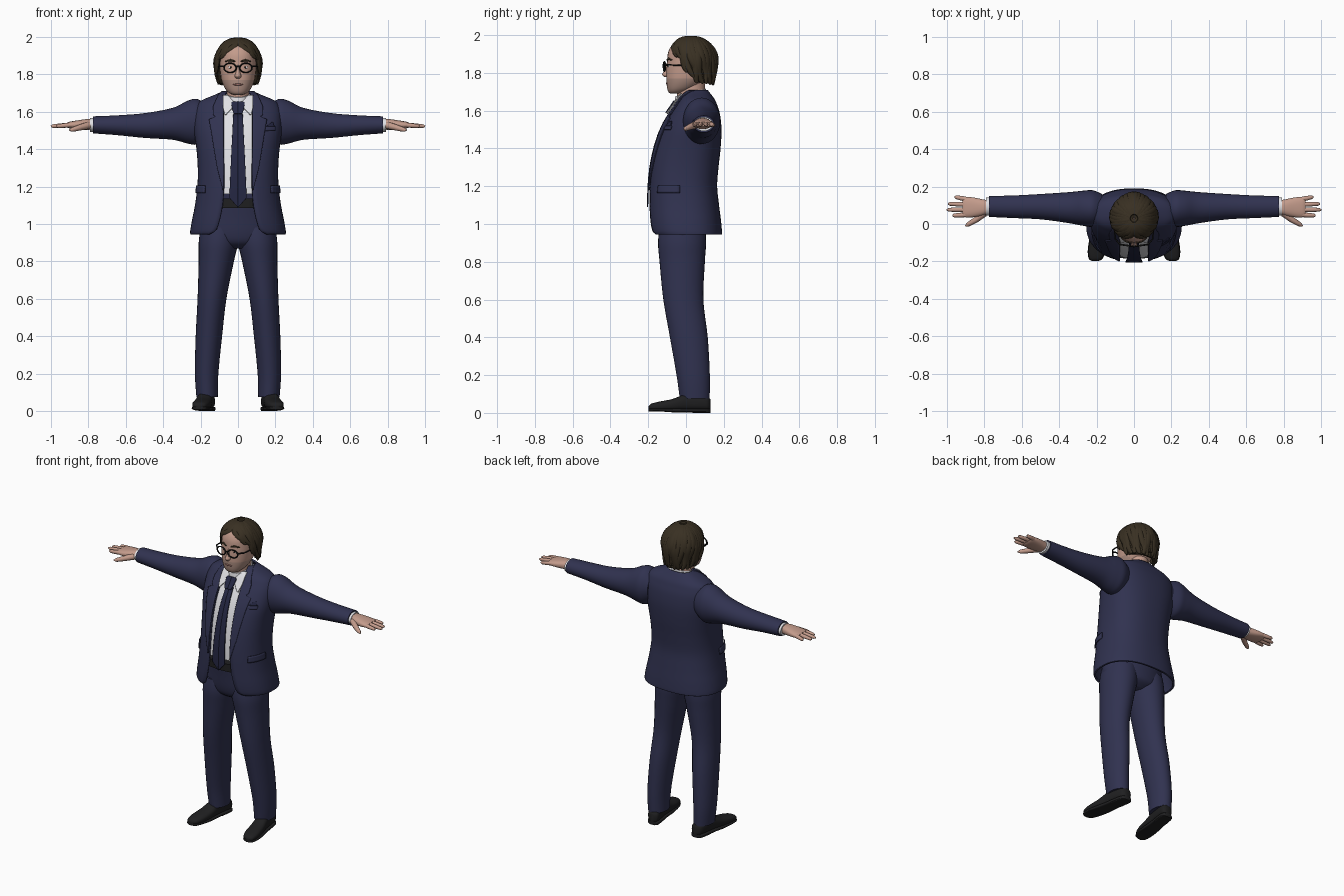
import bpy, bmesh
from math import sin, cos, pi, asin, radians
from mathutils import Vector

if "Cube" in bpy.data.objects:
    bpy.data.objects.remove(bpy.data.objects["Cube"])


def material(name, r, g, b):
    m = bpy.data.materials.new(name)
    m.use_nodes = True
    m.diffuse_color = (r, g, b, 1)
    m.node_tree.nodes["Principled BSDF"].inputs["Base Color"].default_value = (r, g, b, 1)
    return m


SUIT = material("navy suit", .03, .032, .08)
TIE = material("dark navy tie", .018, .02, .055)
SHIRT = material("white shirt", .75, .75, .78)
SKIN = material("skin", .55, .33, .26)
STUBBLE = material("shaved skin", .42, .27, .22)
LIP = material("lip", .36, .17, .15)
HAIR = material("dark brown hair", .04, .029, .016)
LEATHER = material("black leather", .014, .014, .015)
FRAME = material("black frame", .008, .008, .008)
SIDES = (("left", 1), ("right", -1))
TORSO_E = 2.4


def finish(ob, name, mat):
    ob.name = ob.data.name = name
    ob.data.materials.append(mat)
    ob.data.shade_smooth()
    ob.data.set_sharp_from_angle(angle=radians(45))
    return ob


def skin_rows(name, patches, mat, wrap=True, thick=0, sx=1):
    """Bridge rows of points into one mesh object."""
    bm = bmesh.new()
    for rows in patches:
        vs = [[bm.verts.new((p[0] * sx, p[1], p[2])) for p in row] for row in rows]
        n = len(vs[0])
        for a, b in zip(vs, vs[1:]):
            for i in range(n if wrap else n - 1):
                j = (i + 1) % n
                bm.faces.new((a[i], a[j], b[j], b[i]))
        if wrap and not thick:
            bm.faces.new(vs[0])
            bm.faces.new(vs[-1])
    bmesh.ops.recalc_face_normals(bm, faces=bm.faces)
    me = bpy.data.meshes.new(name)
    bm.to_mesh(me)
    bm.free()
    ob = bpy.data.objects.new(name, me)
    bpy.context.collection.objects.link(ob)
    if thick:
        mod = ob.modifiers.new("thickness", "SOLIDIFY")
        mod.thickness = thick
    return finish(ob, name, mat)


def smooth(rows, k=5):
    """Spline through key rows."""
    out = []
    for i in range(len(rows) - 1):
        quad = [rows[max(i - 1, 0)], rows[i], rows[i + 1], rows[min(i + 2, len(rows) - 1)]]
        for s in range(k):
            t = s / k
            out.append([b + t / 2 * (c - a + t * (2 * a - 5 * b + 4 * c - d + t * (3 * (b - c) + d - a)))
                        for a, b, c, d in zip(*quad)])
    return out + [list(rows[-1])]


def blend(rows, pos):
    """Linear lookup in rows sorted by their first value."""
    for a, b in zip(rows, rows[1:]):
        if pos <= b[0]:
            t = max(0, (pos - a[0]) / (b[0] - a[0]))
            return [p + (q - p) * t for p, q in zip(a, b)]
    return rows[-1]


def oval(u0, u1, v0, v1, e=2, start=0, end=2 * pi, n=32):
    def power(c):
        return abs(c) ** (2 / e) * (1 if c > 0 else -1)
    last = n if end - start > 2 * pi - 1e-6 else n - 1
    ts = [start + (end - start) * i / last for i in range(n)]
    return [((u0 + u1) / 2 + (u1 - u0) / 2 * power(sin(t)),
             (v0 + v1) / 2 - (v1 - v0) / 2 * power(cos(t))) for t in ts]


PLACE = {"x": lambda p, u, v: (p, u, v), "y": lambda p, u, v: (u, p, v), "z": lambda p, u, v: (u, v, p)}


def loft_rows(rows, axis="z", e=2, tilt=0):
    return [[PLACE[axis](r[0] + tilt * v, u, v) for u, v in oval(*r[1:5], e)] for r in smooth(rows)]


def loft(name, rows, mat, axis="z", e=2, sx=1, tilt=0):
    return skin_rows(name, [loft_rows(rows, axis, e, tilt)], mat, sx=sx)


def even(rows):
    """Expand (pos, half width, front, back) to full limits."""
    return [(z, -w, w, f, b) for z, w, f, b in rows]


def tube_rows(pts, radii, ref=None, flat=1):
    pts, out = [Vector(p) for p in pts], []
    for i, p in enumerate(pts):
        t = pts[min(i + 1, len(pts) - 1)] - pts[max(i - 1, 0)]
        u = t.cross(p - ref if ref else Vector((0, 0, 1))).normalized()
        v = u.cross(t).normalized() * flat
        out.append([p + radii[i] * (u * cos(a) + v * sin(a)) for a in [pi * k / 5 for k in range(10)]])
    return out


def ball(name, loc, scale, mat):
    bpy.ops.mesh.primitive_uv_sphere_add(segments=20, ring_count=12, location=loc)
    ob = bpy.context.object
    ob.scale = scale
    return finish(ob, name, mat)


# Jacket: height, half width, front, back, half opening
JACKET = smooth([(.945, .255, -.183, .19, .15), (.965, .255, -.192, .19, .12), (1.02, .246, -.198, .185, .1),
                 (1.1, .23, -.2, .175, .084), (1.2, .217, -.198, .165, .076), (1.3, .215, -.188, .172, .076),
                 (1.4, .222, -.168, .183, .078), (1.5, .235, -.135, .188, .078), (1.58, .235, -.092, .18, .077),
                 (1.63, .222, -.058, .165, .074), (1.66, .195, -.038, .152, .07), (1.69, .125, -.015, .13, .066),
                 (1.71, .08, .01, .115, .06)])


def torso_angle(x, w):
    return asin(min(x / w, .999) ** (TORSO_E / 2))


def torso_arc(z, x0, x1, grow, n, full=False):
    _, w, f, b, _ = blend(JACKET, z)
    a = torso_angle(x0, w)
    c = 2 * pi - a if full else torso_angle(x1, w)
    return [(u, v, z) for u, v in oval(-w - grow, w + grow, f - grow, b + grow, TORSO_E, a, c, n)]


skin_rows("jacket", [[torso_arc(r[0], r[4], 0, 0, 49, True) for r in JACKET]], SUIT, wrap=False, thick=.012)
loft("shirt", even([(r[0], r[1] - .016, r[2] + .016, r[3] - .016)
                    for r in JACKET[::3] if 1.12 < r[0] < 1.68]), SHIRT, e=TORSO_E)


def plate(name, keys, mat, grow, sx=1):
    """Thin panel lying on the torso; keys are height, inner x, outer x."""
    rows = []
    for a, b in zip(keys, keys[1:]):
        rows += [[p + (q - p) * s / 4 for p, q in zip(a, b)] for s in range(4)]
    rows.append(keys[-1])
    return skin_rows(name, [[torso_arc(z, max(x0, 0), x1, grow, 9) for z, x0, x1 in rows]],
                     mat, wrap=False, thick=.006, sx=sx)


LAPEL = [(1.18, .074, .078), (1.3, .073, .108), (1.45, .075, .132), (1.56, .075, .15), (1.575, .075, .116),
         (1.585, .075, .13), (1.63, .072, .128), (1.66, .068, .115), (1.69, .064, .1), (1.71, .058, .079)]
for side, s in SIDES:
    plate(side + "_lapel", LAPEL, SUIT, .008, s)
    plate(side + "_pocket_flap", [(1.165, .172, .3), (1.205, .172, .3)], SUIT, .008, s)
    plate(side + "_shirt_collar", [(1.585, .06, .066), (1.62, .03, .074), (1.655, .022, .075),
                                   (1.69, .05, .072)], SHIRT, .017, s)
    plate(side + "_tie_half", [(1.09, 0, .002), (1.14, 0, .045), (1.35, 0, .036), (1.6, 0, .024)], TIE, .006, s)
    plate(side + "_tie_knot_half", [(1.59, 0, .02), (1.61, 0, .027), (1.645, 0, .032), (1.655, 0, .026)],
          TIE, .024, s)
plate("breast_pocket", [(1.5, .14, .195), (1.52, .14, .195)], SUIT, .007)
plate("pocket_square", [(1.52, .145, .19), (1.545, .175, .182)], TIE, .007)

# Trousers and belt
loft("trouser_seat", even([(.87, .09, -.09, .05), (.9, .18, -.13, .095), (.95, .208, -.148, .108),
                           (1.04, .2, -.16, .12), (1.11, .19, -.17, .12)]), SUIT)
loft("belt", even([(1.085, .195, -.187, .13), (1.135, .195, -.187, .13)]), LEATHER, e=TORSO_E)

# Shoe: length position, half width, bottom, top
SHOE = [(-.198, .012, .022, .034), (-.185, .034, .014, .048), (-.14, .046, .01, .06), (-.07, .046, .01, .074),
        (0, .041, .012, .1), (.07, .041, .012, .1), (.115, .036, .012, .088), (.13, .018, .02, .07)]


def turned(rows):
    """Turn a foot's toe outward."""
    return [(y, .177 - .15 * y - w, .177 - .15 * y + w, b, t) for y, w, b, t in rows]


for side, s in SIDES:
    loft(side + "_trouser_leg", [(.075, .108, .222, -.033, .125), (.2, .105, .23, -.05, .126),
                                 (.4, .085, .226, -.085, .115), (.6, .062, .216, -.12, .092),
                                 (.8, .022, .21, -.14, .1), (.9, 0, .21, -.148, .106),
                                 (.98, 0, .2, -.14, .1)], SUIT, sx=s)
    loft(side + "_shoe", turned(SHOE), LEATHER, "y", 2.5, s)
    loft(side + "_sole", turned([(y, w + .003, .008 if y < -.1 else .003, .024) for y, w, _, _ in SHOE]),
         LEATHER, "y", 4, s)
    loft(side + "_heel", turned([(.035, .04, 0, .022), (.11, .038, 0, .022), (.13, .022, 0, .022)]),
         LEATHER, "y", 6, s)

# Arms and hands
for side, s in SIDES:
    loft(side + "_sleeve", [(.17, 0, .16, 1.46, 1.64), (.22, -.015, .18, 1.425, 1.668), (.27, -.01, .178, 1.43, 1.658),
                            (.35, .005, .17, 1.45, 1.62), (.5, .025, .16, 1.46, 1.592),
                            (.65, .032, .152, 1.475, 1.58), (.775, .038, .15, 1.484, 1.575)], SUIT, "x", sx=s)
    loft(side + "_cuff", [(.75, .046, .142, 1.492, 1.567), (.79, .046, .142, 1.492, 1.567)], SHIRT, "x", sx=s)
    hand = [loft_rows([(.77, .06, .125, 1.505, 1.56), (.81, .045, .132, 1.503, 1.56), (.86, .036, .142, 1.506, 1.553),
                       (.9, .036, .144, 1.511, 1.546), (.915, .045, .135, 1.517, 1.54)], "x", 2.4)]
    for base, tip, reach in ((.05, .045, .97), (.077, .076, 1), (.104, .108, .994), (.13, .145, .958)):
        a, b = Vector((.885, base, 1.53)), Vector((reach, tip, 1.522))
        hand.append(tube_rows([a.lerp(b, t) for t in (0, .5, .9, 1)], (.013, .0125, .01, .004)))
    hand.append(tube_rows([(.8, .058, 1.527), (.845, .022, 1.515), (.885, -.002, 1.504), (.9, -.01, 1.5)],
                          (.02, .016, .012, .004)))
    skin_rows(side + "_hand", hand, SKIN, sx=s)

# Neck, collar stand and head
loft("neck", even([(1.6, .062, -.05, .1), (1.75, .06, -.045, .1)]), SKIN)
loft("collar_stand", even([(1.58, .08, -.066, .112), (1.65, .074, -.062, .11), (1.69, .067, -.056, .106)]),
     SHIRT, tilt=.25)
head = loft("head", even([(1.69, .022, -.08, -.03), (1.698, .045, -.092, 0), (1.72, .067, -.1, .05),
                          (1.76, .086, -.104, .1), (1.81, .095, -.104, .13), (1.86, .098, -.1, .135),
                          (1.91, .095, -.094, .13), (1.95, .08, -.07, .11), (1.97, .04, -.02, .07)]), SKIN, e=2.2)
head.data.materials.append(STUBBLE)
for f in head.data.polygons:
    f.material_index = int(f.center.z < 1.772 and f.center.y < .04)
loft("nose", even([(1.85, .008, -.104, -.07), (1.81, .013, -.118, -.07), (1.79, .018, -.126, -.07),
                   (1.777, .011, -.112, -.07)]), SKIN)
ball("mouth", (0, -.099, 1.745), (.027, .008, .006), LIP)

# Eyes, brows and glasses
for side, s in SIDES:
    ball(side + "_eye", (.038 * s, -.083, 1.836), (.015, .012, .009), SHIRT)
    ball(side + "_iris", (.038 * s, -.092, 1.836), (.006, .005, .006), FRAME)
    skin_rows(side + "_brow", [tube_rows([(.016, -.101, 1.868), (.04, -.093, 1.875), (.068, -.075, 1.868)],
                                         (.004, .006, .003))], HAIR, sx=s)
    bpy.ops.mesh.primitive_torus_add(major_radius=.033, minor_radius=.0045, major_segments=28, minor_segments=8,
                                     location=(.042 * s, -.114, 1.834), rotation=(pi / 2, 0, .15 * s))
    rim = finish(bpy.context.object, side + "_glasses_rim", FRAME)
    rim.scale = (1, .76, 1)
    skin_rows(side + "_glasses_arm", [tube_rows([(.073, -.112, 1.842), (.1, -.08, 1.842), (.108, .04, 1.838)],
                                                (.005, .004, .004))], FRAME, sx=s)
skin_rows("glasses_bridge", [tube_rows([(-.012, -.118, 1.838), (0, -.122, 1.842), (.012, -.118, 1.838)],
                                       (.004, .004, .004))], FRAME)

# Hair: a cap with a face opening, covered by swept locks
CENTRE = Vector((0, .03, 1.86))
HAIRLINE = [(0, 48), (35, 60), (65, 82), (85, 118), (105, 150), (180, 166)]


def scalp(phi, theta, grow=1.0):
    p, t = radians(phi), radians(theta)
    r = sin(min(t, pi / 2)) * (1 - .12 * max(0, -cos(t))) * grow
    return CENTRE + Vector((.115 * r * sin(p), -.125 * r * cos(p), .126 * cos(t)))


def hairline(phi):
    return blend(HAIRLINE, min(phi, 360 - phi))[1]


cap = [[scalp(phi, 3 + (hairline(phi) - 3) * i / 14) for phi in range(0, 360, 6)] for i in range(15)]
skin_rows("hair_cap", [cap], HAIR, thick=.015)
for side, s in SIDES:
    locks = []
    for k in range(17):
        end = 38 + 142 * k / 16
        begin = end - 55 * (1 - end / 180)
        reach = hairline(end) * (1 - .16 * (k % 3 == 1))
        pts, radii = [], []
        for i in range(15):
            t = i / 14
            phi = begin + (end - begin) * t ** 1.5 + 5 * sin(8 * t + 2 * k) * t
            pts.append(scalp(phi, 9 + (reach - 6) * t, 1 + .07 * t ** 3 + .025 * sin(9 * t + k)))
            radii.append(.004 + .021 * sin(pi * min(1, .18 + .8 * t)) ** .7)
        locks.append(tube_rows(pts, radii, CENTRE, .65))
    skin_rows(side + "_hair_locks", locks, HAIR, sx=s)
